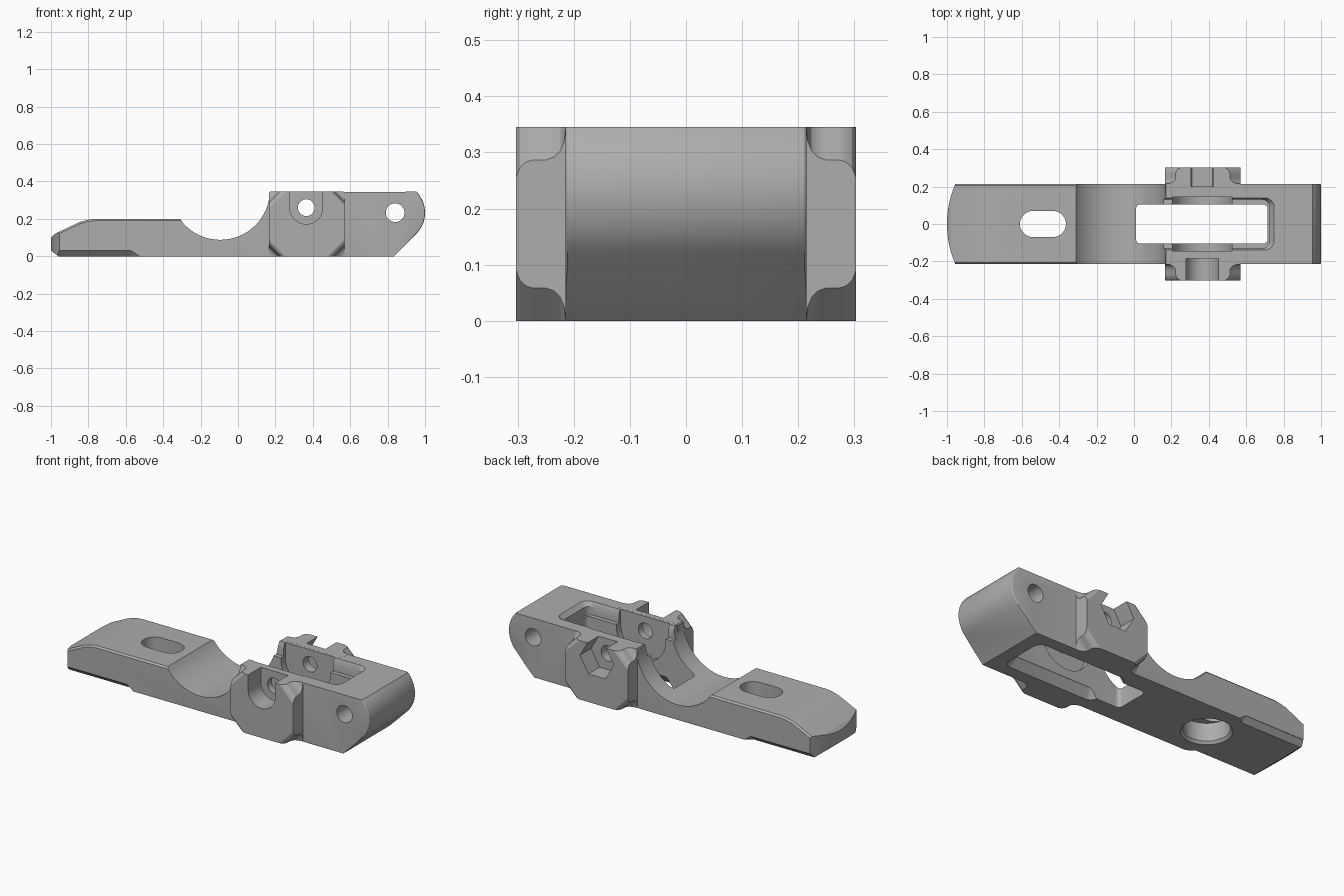
import bpy, bmesh
from math import sin, cos, pi, radians, sqrt

cube = bpy.data.objects.get("Cube")
if cube:
    bpy.data.objects.remove(cube, do_unlink=True)

metal = bpy.data.materials.new("plain_grey")
metal.use_nodes = True
grey = (0.42, 0.42, 0.42, 1)
metal.diffuse_color = grey
metal.node_tree.nodes["Principled BSDF"].inputs["Base Color"].default_value = grey


def loft(name, rings):
    """Closed solid through equal-length rings of 3D points."""
    bm = bmesh.new()
    loops = [[bm.verts.new(p) for p in ring] for ring in rings]
    for a, b in zip(loops, loops[1:]):
        for i in range(len(a)):
            j = (i + 1) % len(a)
            bm.faces.new((a[i], a[j], b[j], b[i]))
    bm.faces.new(loops[0])
    bm.faces.new(loops[-1])
    bmesh.ops.recalc_face_normals(bm, faces=bm.faces)
    mesh = bpy.data.meshes.new(name)
    bm.to_mesh(mesh)
    bm.free()
    obj = bpy.data.objects.new(name, mesh)
    bpy.context.collection.objects.link(obj)
    return obj


def along_y(name, profile, y0, y1):
    return loft(name, [[(x, y, z) for x, z in profile] for y in (y0, y1)])


def along_z(name, outline, z0, z1):
    return loft(name, [[(x, y, z) for x, y in outline] for z in (z0, z1)])


def arc(cx, cy, r, a0, a1, n):
    angles = [radians(a0 + (a1 - a0) * i / n) for i in range(n + 1)]
    return [(cx + r * cos(a), cy + r * sin(a)) for a in angles]


def circle(cx, cy, r, n=48):
    return arc(cx, cy, r, 0, 360, n)[:-1]


def round_rect(x0, x1, h, r):
    return (arc(x1 - r, h - r, r, 0, 90, 6) + arc(x0 + r, h - r, r, 90, 180, 6)
            + arc(x0 + r, r - h, r, 180, 270, 6) + arc(x1 - r, r - h, r, 270, 360, 6))


def u_slot(cx, cz, r, top):
    return arc(cx, cz, r, 180, 360, 24) + [(cx + r, top), (cx - r, top)]


def combine(target, tool, operation):
    mod = target.modifiers.new("combine", 'BOOLEAN')
    mod.operation, mod.solver, mod.object = operation, 'EXACT', tool
    dg = bpy.context.evaluated_depsgraph_get()
    mesh = bpy.data.meshes.new_from_object(target.evaluated_get(dg))
    target.modifiers.clear()
    target.data = mesh
    bpy.data.objects.remove(tool, do_unlink=True)


# Main bar: side profile with saddle and rounded hinge end
W, TOP = 0.215, 0.345
profile = [(-0.96, 0), (0.833, 0)]
profile += arc(0.84, 0.233, 0.16, -45, 44.4, 16)
profile += arc(-0.095, 0.353, 0.265, -1.8, -138, 40)
profile += [(-0.31, 0.2), (-0.76, 0.2), (-0.8, 0.196), (-0.845, 0.184),
            (-0.98, 0.12), (-1, 0.1), (-1, 0.03)]
body = along_y("clamp_bar", profile, -W, W)


# Chamfered top edges on the tongue, softened edges on the hinge end
def bevel_rims(test, offset, segments):
    bm = bmesh.new()
    bm.from_mesh(body.data)
    edges = [e for e in bm.edges
             if abs(e.verts[0].co.y - e.verts[1].co.y) < 1e-5
             and abs(abs(e.verts[0].co.y) - W) < 1e-4
             and all(test(v.co) for v in e.verts)]
    bmesh.ops.bevel(bm, geom=edges, offset=offset, segments=segments,
                    profile=0.5, affect='EDGES', clamp_overlap=True)
    bm.to_mesh(body.data)
    bm.free()


bevel_rims(lambda c: c.x < -0.305 and c.z > 0.11, 0.025, 1)
bevel_rims(lambda c: c.x > 0.94 and c.z > 0.1, 0.014, 3)

# Curved tongue tip
R = 0.536
combine(body, along_z("tip_outline", arc(R - 1, 0, R, 156, 204, 24) + [(1.2, -0.4), (1.2, 0.4)],
                      -0.1, 0.6), 'INTERSECT')

# Side bosses: octagon section whose corner cut varies with depth
X0, X1 = 0.165, 0.57


def octagon(c):
    return [(X0 + c, 0), (X1 - c, 0), (X1, c), (X1, TOP - c),
            (X1 - c, TOP), (X0 + c, TOP), (X0, TOP - c), (X0, c)]


sections = [(0.16, 0.006), (0.215, 0.006), (0.217, 0.025), (0.224, 0.042), (0.235, 0.053),
            (0.248, 0.058), (0.272, 0.058), (0.285, 0.062), (0.296, 0.072), (0.303, 0.09)]
for side in (-1, 1):
    boss = loft("side_boss", [[(x, side * y, z) for x, z in octagon(c)] for y, c in sections])
    combine(body, boss, 'UNION')

cutters = []

# Long window with tapered rims above and below
cutters.append(along_z("window", round_rect(0.01, 0.715, 0.105, 0.025), -0.1, 0.6))
wide, narrow = round_rect(0.1, 0.75, 0.14, 0.05), round_rect(0.1, 0.725, 0.13, 0.04)
cutters.append(loft("window_top_rim", [[(x, y, z) for x, y in ring] for ring, z in
                                      ((narrow, 0.27), (narrow, 0.32), (wide, 0.346), (wide, 0.5))]))
low_wide, low_narrow = round_rect(0.16, 0.755, 0.145, 0.05), round_rect(0.19, 0.715, 0.106, 0.025)
cutters.append(loft("window_bottom_rim", [[(x, y, z) for x, y in ring] for ring, z in
                                         ((low_wide, -0.1), (low_wide, -0.001), (low_narrow, 0.05))]))

# Roller recess, bolt head slot, nut pocket and cross holes
BX, BZ = 0.365, 0.26
cutters.append(along_y("roller_recess", u_slot(BX, BZ, 0.16, 0.5), -0.145, 0.145))
cutters.append(along_y("bolt_slot", u_slot(BX, BZ, 0.088, 0.5), -0.4, -0.185))
cutters.append(along_y("nut_pocket", circle(BX, BZ, 0.11, 6), 0.2, 0.4))
cutters.append(along_y("bolt_hole", circle(BX, BZ, 0.045), -0.5, 0.5))
cutters.append(along_y("hinge_hole", circle(0.84, 0.233, 0.05), -0.5, 0.5))

# Tongue slot with chamfered round counterbore underneath
SX = -0.487
slot = arc(SX + 0.053, 0, 0.07, -90, 90, 20) + arc(SX - 0.053, 0, 0.07, 90, 270, 20)
cutters.append(along_z("tongue_slot", slot, -0.1, 0.5))
cutters.append(loft("counterbore", [[(x, y, z) for x, y in circle(SX, 0, r)] for r, z in
                                   ((0.143, -0.01), (0.123, 0.015), (0.123, 0.12))]))

# Long chamfers under both tongue edges
for s in (-1, 1):
    rings = [[(x, s * (W - d), -0.02), (x, s * (W + 0.02), -0.02), (x, s * (W + 0.02), h), (x, s * (W - 0.002), h)]
             for x, d, h in ((-1.1, 0.05, 0.03), (-0.57, 0.05, 0.03), (-0.52, 0.012, -0.005))]
    cutters.append(loft("edge_chamfer", rings))

for cutter in cutters:
    combine(body, cutter, 'DIFFERENCE')

body.data.materials.clear()
body.data.materials.append(metal)
for face in body.data.polygons:
    face.material_index = 0
bpy.ops.object.select_all(action='DESELECT')
body.select_set(True)
bpy.context.view_layer.objects.active = body
bpy.ops.object.shade_smooth_by_angle(angle=radians(22))
